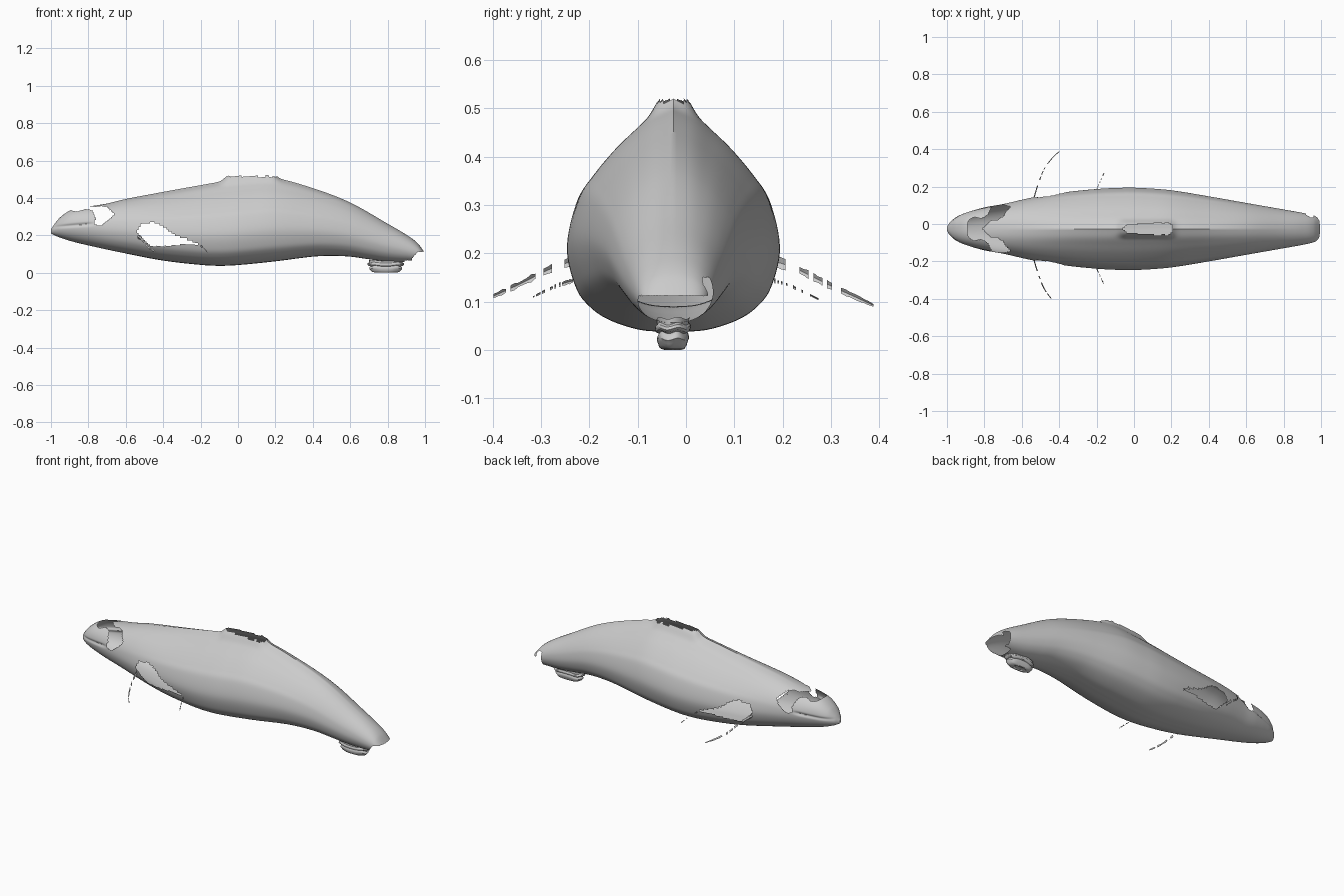
import bpy, bmesh, random
from math import sin, cos, pi, exp

if "Cube" in bpy.data.objects:
    bpy.data.objects.remove(bpy.data.objects["Cube"])

random.seed(4)
CY = -0.026  # lengthwise symmetry plane of the body


def curve(pts, x):
    """Smooth interpolation of y over x through the given points."""
    n = len(pts)
    i = 0
    while i < n - 2 and x > pts[i + 1][0]:
        i += 1

    def slope(k):
        a, b = pts[max(k - 1, 0)], pts[min(k + 1, n - 1)]
        return (b[1] - a[1]) / (b[0] - a[0])
    (x0, y0), (x1, y1) = pts[i], pts[i + 1]
    h = x1 - x0
    t = min(max((x - x0) / h, 0), 1)
    return ((2*t**3 - 3*t*t + 1) * y0 + (t**3 - 2*t*t + t) * h * slope(i)
            + (3*t*t - 2*t**3) * y1 + (t**3 - t*t) * h * slope(i + 1))


def inside(poly, x, z):
    hit = False
    for (x0, z0), (x1, z1) in zip(poly, poly[1:] + poly[:1]):
        if (z0 > z) != (z1 > z) and x < x0 + (z - z0) * (x1 - x0) / (z1 - z0):
            hit = not hit
    return hit


def finish(bm, name, angle=40):
    me = bpy.data.meshes.new(name)
    bm.to_mesh(me)
    bm.free()
    ob = bpy.data.objects.new(name, me)
    bpy.context.collection.objects.link(ob)
    bpy.context.view_layer.objects.active = ob
    ob.select_set(True)
    bpy.ops.object.shade_smooth_by_angle(angle=angle * pi / 180)
    ob.select_set(False)
    return ob


def loft(bm, rings):
    rows = [[bm.verts.new(p) for p in r] for r in rings]
    n = len(rows[0])
    for a, b in zip(rows, rows[1:]):
        for j in range(n):
            bm.faces.new((a[j], a[(j + 1) % n], b[(j + 1) % n], b[j]))
    return rows


# Body outlines along x: back, belly, half width
TOP = [(-1, .232), (-.98, .262), (-.95, .297), (-.9, .332), (-.85, .346), (-.8, .354),
       (-.7, .37), (-.6, .394), (-.4, .432), (-.2, .468), (-.1, .485), (.05, .503),
       (.2, .505), (.4, .452), (.6, .375), (.8, .262), (.9, .203), (.96, .158), (1, .105)]
BELLY = [(-1, .21), (-.97, .195), (-.9, .171), (-.8, .146), (-.6, .103), (-.4, .065),
         (-.2, .042), (-.1, .037), (0, .041), (.2, .061), (.4, .086), (.5, .09), (.6, .086),
         (.7, .072), (.8, .06), (.9, .056), (.96, .06), (1, .085)]
WIDTH = [(-1, .01), (-.985, .034), (-.95, .064), (-.9, .087), (-.8, .115), (-.7, .133),
         (-.55, .167), (-.4, .192), (-.2, .213), (-.05, .22), (.05, .218), (.2, .206), (.4, .174),
         (.6, .139), (.8, .104), (.9, .086), (.96, .072), (.985, .06), (1, .045)]
# Mid-body half section, bottom to top: (width share, height share)
SECTION = [(0, 0), (.31, .01), (.6, .056), (.79, .12), (.92, .21), (1, .38), (.92, .573),
           (.79, .677), (.595, .79), (.41, .875), (.22, .95), (0, 1)]
SU = [(i / 11, p[0]) for i, p in enumerate(SECTION)]
SV = [(i / 11, p[1]) for i, p in enumerate(SECTION)]
BLEND = [(-1, 0), (-.8, .05), (-.3, .95), (.3, 1), (.8, .3), (1, 0)]

M, NX = 72, 320
half = []
for j in range(M + 1):
    t = j / M
    a = pi * (t - .5)
    half.append((curve(SU, t), curve(SV, t), max(cos(a), 0) ** .88, .5 + .5 * sin(a)))

rings = []
for i in range(NX + 1):
    x = -cos(pi * i / NX)
    top, low, w, g = curve(TOP, x), curve(BELLY, x), curve(WIDTH, x), curve(BLEND, x)
    pts = []
    for u, v, eu, ev in half:
        y = w * (g * u + (1 - g) * eu)
        z = low + (top - low) * (g * v + (1 - g) * ev)
        # lip crease
        if x < -.76:
            d = z - (.245 + .08 * (x + .98))
            y *= 1 - .07 * exp(-(d / .008) ** 2) * min(1, (-.76 - x) / .05)
        # raised root of the back fin
        e = abs(x - .065) - .11
        lift = exp(-(max(e, 0) / .035) ** 2) * exp(-(y / .042) ** 4)
        if z > .4:
            z += .032 * lift
        pts.append((y, z))
    rings.append([(x, CY + y, z) for y, z in pts] +
                 [(x, CY - y, z) for y, z in pts[-2:0:-1]])

bm = bmesh.new()
rows = loft(bm, rings)
bm.faces.new(rows[0])
bmesh.ops.recalc_face_normals(bm, faces=bm.faces)

# Openings: flippers, eye patches, forehead, back fin, tail end
FLIPPER = [(-.54, .22), (-.52, .26), (-.45, .27), (-.4, .25), (-.35, .21), (-.25, .168),
           (-.19, .143), (-.28, .152), (-.4, .14), (-.47, .143), (-.505, .175)]
EYE = [(-.78, .335), (-.76, .36), (-.7, .352), (-.66, .31), (-.695, .28), (-.73, .25),
       (-.767, .258), (-.762, .29)]


def opened(c):
    x, y, z = c
    d = abs(y - CY)
    if z < .3 and inside(FLIPPER, x, z):
        return True
    if inside(EYE, x, z) and d > .045:
        return True
    if -.92 < x < -.815 + 1.05 * d and x < -.68 and z > .334 + .006 * sin(60 * x):
        return True
    if -.066 < x < .2 and z > .515 + .002 * sin(90 * x):
        return True
    if x > .93 and z < .075 + 1.2 * (x - .93) and z < .112:
        return True
    if x > .89 and z < .066:
        return True
    return .92 < x < .96 and y > .035 and z < .15


gone = [f for f in bm.faces if opened(f.calc_center_median())]
bmesh.ops.delete(bm, geom=gone, context='FACES')
finish(bm, "body")

# Rippled stub under the tail
bm = bmesh.new()
STUB = [(1.0, .066), (.98, .054), (1.08, .05), (1.1, .044), (1.04, .039), (.86, .036), (.95, .03),
        (.98, .022), (.9, .015), (.84, .008), (.7, .002), (.5, 0), (.35, .006)]
rings = []
for s, z in STUB:
    r = []
    for k in range(48):
        a = 2 * pi * k / 48
        cx, cy = cos(a), sin(a)
        r.append((.79 + .09 * s * abs(cx) ** .6 * (1 if cx > 0 else -1), -.027 + .034 * s * cy,
                  z + .0025 * sin(5 * a) * (z > .004)))
    rings.append(r)
rows = loft(bm, rings)
bm.faces.new(rows[-1])
bmesh.ops.recalc_face_normals(bm, faces=bm.faces)
finish(bm, "tail_stub")


# Broken slivers of the flipper edges
def sliver(name, path, w0, w1, gap):
    bm = bmesh.new()
    px = [(p[1], p[0]) for p in path]
    pz = [(p[1], p[2]) for p in path]
    y0, y1 = path[0][1], path[-1][1]
    n = 26
    for side in (1, -1):
        reach = 1 if side > 0 else .9
        prev = None
        for i in range(n + 1):
            t = i / n
            y = y0 + (y1 - y0) * t * reach
            w = (w0 + (w1 - w0) * t) * random.uniform(.6, 1.2)
            x, z = curve(px, y), curve(pz, y)
            row = [bm.verts.new((x + dx, CY + side * y, z + dz))
                   for dx, dz in ((.002, w), (-.003, 0), (.003, -w))]
            if prev and not (t > gap and random.random() < .3):
                for k in (0, 1):
                    bm.faces.new((prev[k], prev[k + 1], row[k + 1], row[k]))
            prev = row
    loose = [v for v in bm.verts if not v.link_faces]
    bmesh.ops.delete(bm, geom=loose, context='VERTS')
    finish(bm, name)


sliver("flipper_front_edge", [(-.535, .165, .192), (-.522, .21, .183), (-.505, .26, .165),
                              (-.48, .32, .135), (-.44, .375, .11), (-.4, .414, .092)],
       .013, .004, .3)
sliver("flipper_rear_edge", [(-.2, .208, .143), (-.19, .235, .135), (-.175, .265, .122),
                             (-.16, .3, .105)], .005, .002, 0)
